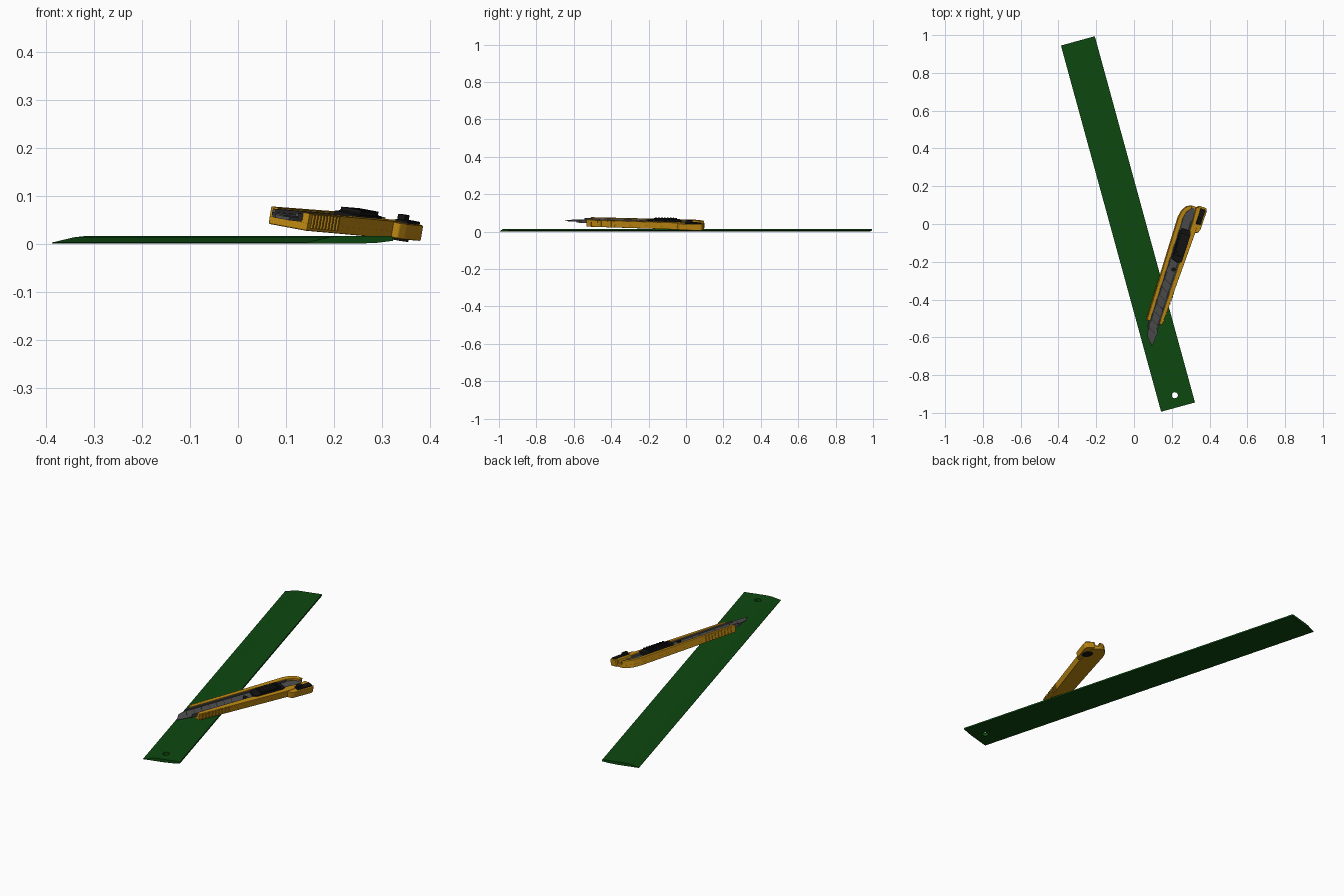
import bpy, bmesh, math
from mathutils import Matrix, Vector

if "Cube" in bpy.data.objects:
    bpy.data.objects.remove(bpy.data.objects["Cube"])


def material(name, color, rough=0.5):
    m = bpy.data.materials.new(name)
    m.use_nodes = True
    m.diffuse_color = (*color, 1)
    bsdf = m.node_tree.nodes["Principled BSDF"]
    bsdf.inputs["Base Color"].default_value = (*color, 1)
    bsdf.inputs["Roughness"].default_value = rough
    return m


GREEN = material("dark green", (0.004, 0.065, 0.005))
YELLOW = material("amber yellow", (0.52, 0.25, 0.006))
GREY = material("steel grey", (0.075, 0.075, 0.075))
BLACK = material("black plastic", (0.007, 0.007, 0.007))

# Placement of the ruler and of the knife, which leans on it
RULER = Matrix.Translation((-0.032, 0, 0)) @ Matrix.Rotation(math.radians(15.3), 4, "Z")
KNIFE = (Matrix.Translation((0.103, -0.52, 0.034))
         @ Matrix.Rotation(math.radians(-17.8), 4, "Z")
         @ Matrix.Rotation(math.radians(-1.4), 4, "X")
         @ Matrix.Rotation(math.radians(10), 4, "Y"))


def prism(name, outline, low, high, mat, place=KNIFE, bevel=0.0, up="Z"):
    """Extrude an outline between two heights (or two lengths when up is Y)."""
    bm = bmesh.new()

    def point(a, b, h):
        return Vector((a, b, h)) if up == "Z" else Vector((a, h, b))
    face = bm.faces.new([bm.verts.new(point(a, b, low)) for a, b in outline])
    grown = bmesh.ops.extrude_face_region(bm, geom=[face])
    verts = [g for g in grown["geom"] if isinstance(g, bmesh.types.BMVert)]
    bmesh.ops.translate(bm, verts=verts, vec=point(0, 0, high - low))
    bmesh.ops.recalc_face_normals(bm, faces=bm.faces)
    if bevel:
        sharp = [e for e in bm.edges if e.calc_face_angle(0) > 0.6]
        bmesh.ops.bevel(bm, geom=sharp, offset=bevel, segments=2, profile=0.5,
                        affect="EDGES", clamp_overlap=True)
    mesh = bpy.data.meshes.new(name)
    bm.to_mesh(mesh)
    bm.free()
    mesh.materials.append(mat)
    ob = bpy.data.objects.new(name, mesh)
    ob.matrix_world = place
    bpy.context.collection.objects.link(ob)
    return ob


def box(name, x, y, z, mat, bevel=0.0):
    outline = [(x[0], y[0]), (x[1], y[0]), (x[1], y[1]), (x[0], y[1])]
    return prism(name, outline, z[0], z[1], mat, bevel=bevel)


def circle(cx, cy, r, n=24):
    return [(cx + r * math.cos(i * math.tau / n), cy + r * math.sin(i * math.tau / n))
            for i in range(n)]


# Ruler with a bevelled measuring edge, a raised far edge and a hanging hole
section = [(-0.093, 0), (0.015, 0), (0.06, 0.002), (0.093, 0.006), (0.093, 0.014),
           (0.088, 0.0155), (-0.025, 0.0155), (-0.045, 0.0135), (-0.093, 0.0025)]
ruler = prism("ruler", section, -1.005, 1.005, GREEN, RULER, up="Y")
cutter = prism("hole_cutter", circle(0, -0.94, 0.016), -0.05, 0.05, GREEN, RULER)
cutter.hide_render = True
cut = ruler.modifiers.new("hole", "BOOLEAN")
cut.operation = "DIFFERENCE"
cut.solver = "EXACT"
cut.object = cutter
bpy.context.view_layer.objects.active = ruler
bpy.ops.object.modifier_apply(modifier=cut.name)
bpy.data.objects.remove(cutter)

# Handle: floor, two side walls and a closed tail
tail = [(-0.05, 0.57), (-0.042, 0.61), (-0.024, 0.638), (0, 0.65)]
prism("handle_floor", [(-0.043, 0)] + tail + [(0.045, 0.65), (0.061, 0.52), (0.043, 0)],
      0, 0.018, YELLOW, bevel=0.003)
prism("left_wall", [(-0.043, 0)] + tail + [(0.0, 0.63), (-0.018, 0.61), (-0.027, 0.57),
                                          (-0.027, 0.0)], 0.014, 0.037, YELLOW, bevel=0.002)
prism("right_wall", [(0.027, 0), (0.043, 0), (0.061, 0.52), (0.05, 0.65), (0.025, 0.65),
                     (0.03, 0.57)], 0.014, 0.037, YELLOW, bevel=0.002)

# Grip ridges near the mouth of the handle
for i in range(9):
    y = 0.02 + i * 0.019
    for side, s in (("left", -1), ("right", 1)):
        x = s * (0.0435 + y * (0.0345 if s > 0 else 0.012))
        box(side + "_grip_ridge", (x - 0.003, x + 0.003), (y, y + 0.009),
            (0.006, 0.035), YELLOW)

# Steel channel with folded lips, tapering ahead of the handle
prism("blade_channel", [(-0.027, -0.03), (-0.01, -0.062), (0.02, -0.062), (0.028, -0.035),
                        (0.028, 0.6), (0.02, 0.64), (0.0, 0.64), (-0.02, 0.61),
                        (-0.027, 0.58)], 0.017, 0.025, GREY)
for name, x in (("left_channel_lip", -0.0255), ("right_channel_lip", 0.0255)):
    box(name, (x - 0.0035, x + 0.0035), (-0.03, 0.57), (0.02, 0.034), GREY, 0.001)

# Snap-off blade with slanted score lines
prism("blade", [(-0.019, 0.34), (-0.019, -0.06), (-0.012, -0.083), (0.027, -0.124),
                (0.034, -0.05), (0.022, 0.0), (0.022, 0.34)], 0.0245, 0.028, GREY)
for i in range(7):
    y = -0.035 + i * 0.045
    prism("blade_score", [(-0.019, y), (-0.019, y + 0.002), (0.021, y - 0.018),
                          (0.021, y - 0.02)], 0.0275, 0.0285, BLACK)

# Slider with thumb ridges, and the carrier pin ahead of it
prism("slider", [(-0.018, 0.35), (0.03, 0.335), (0.038, 0.35), (0.04, 0.5), (0.034, 0.52),
                 (-0.012, 0.52), (-0.02, 0.5)], 0.022, 0.042, BLACK, bevel=0.003)
prism("slider_thumb_pad", [(0.36, 0.04), (0.385, 0.047), (0.43, 0.049), (0.475, 0.047),
                           (0.51, 0.04)], -0.014, 0.034, BLACK,
      KNIFE @ Matrix(((0, 1, 0, 0), (1, 0, 0, 0), (0, 0, 1, 0), (0, 0, 0, 1))), up="Y")
for i in range(8):
    y = 0.375 + i * 0.016
    box("slider_ridge", (-0.012, 0.032), (y, y + 0.007), (0.044, 0.051), BLACK)
prism("carrier_pin", circle(0.011, 0.298, 0.011, 16), 0.024, 0.034, BLACK)

# Tail cap, with its black clip above and the pivot button below
prism("tail_cap", [(0.035, 0.525), (0.05, 0.515), (0.074, 0.522), (0.083, 0.54),
                   (0.085, 0.645), (0.078, 0.66), (0.035, 0.66)],
      0.002, 0.035, YELLOW, bevel=0.003)
box("clip_bar", (0.048, 0.076), (0.565, 0.65), (0.033, 0.041), BLACK, 0.002)
box("clip_catch", (0.05, 0.067), (0.57, 0.6), (0.035, 0.052), BLACK, 0.002)
prism("pivot_button", circle(0.048, 0.59, 0.027), -0.003, 0.01, BLACK)
